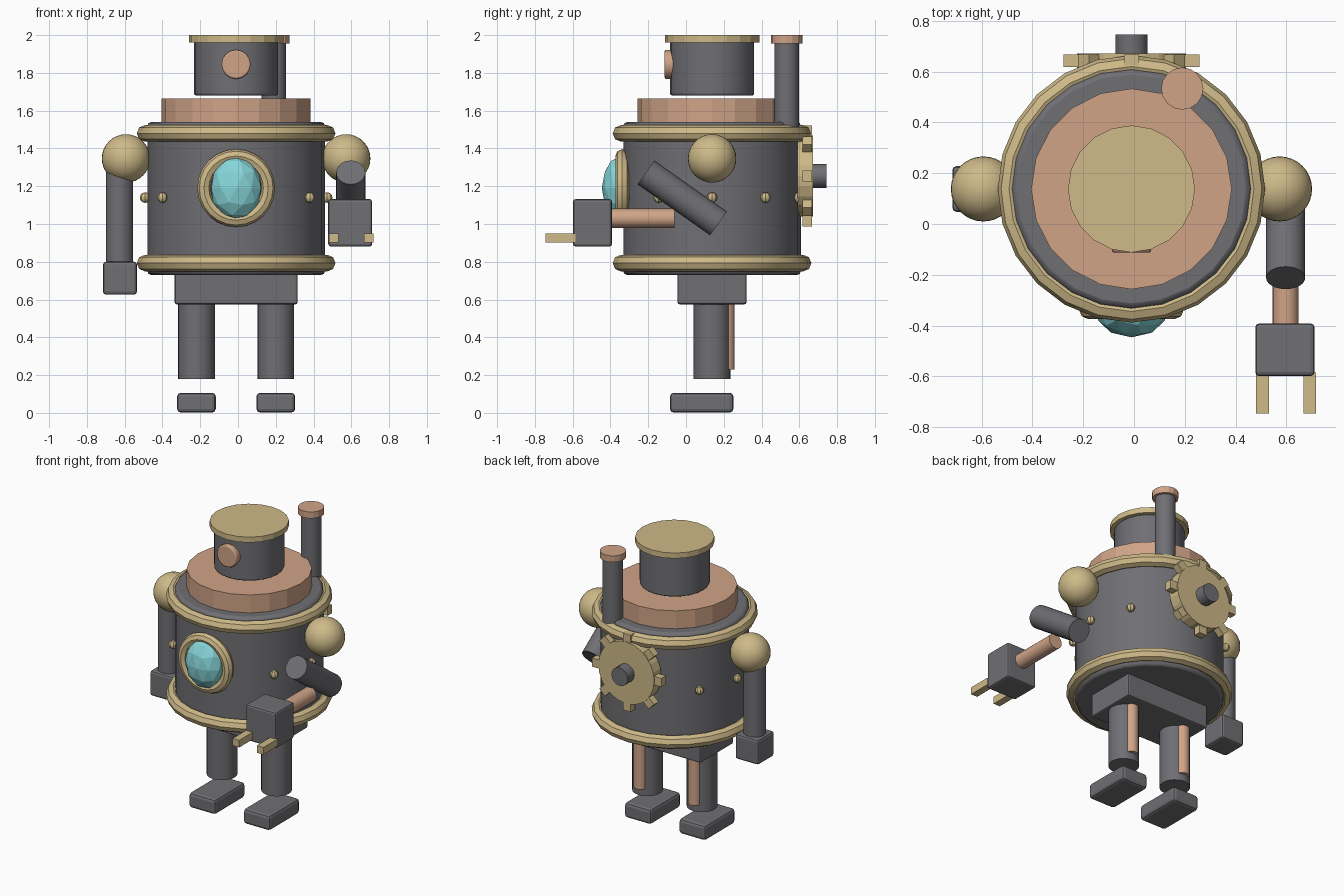
import bpy
import math
from mathutils import Vector

cube = bpy.data.objects.get("Cube")
if cube:
    bpy.data.objects.remove(cube, do_unlink=True)

CX, CY = -0.01, 0.138   # body axis


def material(name, colour):
    m = bpy.data.materials.new(name)
    m.use_nodes = True
    m.diffuse_color = (*colour, 1)
    m.node_tree.nodes["Principled BSDF"].inputs["Base Color"].default_value = (*colour, 1)
    return m


iron = material("dark iron", (0.16, 0.16, 0.175))
brass = material("brass", (0.62, 0.49, 0.25))
copper = material("copper", (0.63, 0.37, 0.245))
crystal = material("turquoise crystal", (0.24, 0.67, 0.7))


def finish(name, mat, bevel=0, smooth=True):
    ob = bpy.context.object
    ob.name = name
    ob.data.materials.append(mat)
    bpy.ops.object.transform_apply(location=False, rotation=False, scale=True)
    if smooth:
        bpy.ops.object.shade_smooth_by_angle(angle=math.radians(31))
    if bevel:
        mod = ob.modifiers.new("edge", "BEVEL")
        mod.width = bevel
        mod.segments = 2
        mod.limit_method = "ANGLE"
        mod.angle_limit = math.radians(40)
    return ob


def rod(name, mat, start, end, radius, sides=24, bevel=0, smooth=True):
    a, b = Vector(start), Vector(end)
    d = b - a
    bpy.ops.mesh.primitive_cylinder_add(
        vertices=sides, radius=radius, depth=d.length, location=(a + b) / 2,
        rotation=d.to_track_quat("Z", "Y").to_euler())
    return finish(name, mat, bevel, smooth)


def box(name, mat, centre, size, bevel=0, rotation=(0, 0, 0)):
    bpy.ops.mesh.primitive_cube_add(size=1, location=centre, rotation=rotation)
    bpy.context.object.scale = size
    return finish(name, mat, bevel, False)


def ring(name, centre, major, minor, rotation=(0, 0, 0)):
    bpy.ops.mesh.primitive_torus_add(
        major_radius=major, minor_radius=minor, major_segments=24,
        minor_segments=8, location=centre, rotation=rotation)
    return finish(name, brass)


def ball(name, centre, radius, segments, rings):
    bpy.ops.mesh.primitive_uv_sphere_add(
        segments=segments, ring_count=rings, radius=radius, location=centre)
    return finish(name, brass)


def upright(name, mat, z0, z1, radius, **kw):
    return rod(name, mat, (CX, CY, z0), (CX, CY, z1), radius, **kw)


# Barrel body, collar and head
upright("body", iron, 0.73, 1.54, 0.47, bevel=0.02)
for name, z in (("lower_band", 0.793), ("upper_band", 1.48)):
    ring(name, (CX, CY, z), 0.482, 0.044)
upright("collar", copper, 1.53, 1.665, 0.395, sides=20, smooth=False)
upright("head", iron, 1.68, 1.968, 0.222, bevel=0.01)
upright("head_lid", brass, 1.962, 2.0, 0.25, sides=20, smooth=False)
rod("eye", copper, (CX, -0.02, 1.845), (CX, -0.113, 1.845), 0.077, sides=16, bevel=0.008)

# Chimney
rod("chimney", iron, (0.19, 0.533, 1.46), (0.19, 0.533, 1.97), 0.065)
rod("chimney_cap", copper, (0.19, 0.533, 1.955), (0.19, 0.533, 2.0), 0.083, sides=16, smooth=False)

# Chest crystal in its frame
ring("crystal_frame", (CX, -0.338, 1.19), 0.17, 0.036, (math.pi / 2, 0, 0))
bpy.ops.mesh.primitive_ico_sphere_add(subdivisions=2, radius=1, location=(CX, -0.35, 1.19))
bpy.context.object.scale = (0.138, 0.096, 0.168)
finish("chest_crystal", crystal, smooth=False)

# Rivets around the body
for i in range(10):
    a = math.tau * i / 10
    ball(f"rivet_{i + 1}", (CX + 0.482 * math.cos(a), CY + 0.482 * math.sin(a), 1.14), 0.028, 8, 6)

# Gear on the back
GZ = 1.254
rod("gear_disc", brass, (CX, 0.59, GZ), (CX, 0.672, GZ), 0.215, smooth=False)
for i in range(8):
    a = math.tau * i / 8
    box(f"gear_tooth_{i + 1}", brass,
        (CX + 0.235 * math.cos(a), 0.642, GZ + 0.235 * math.sin(a)),
        (0.065, 0.05, 0.06), rotation=(0, -a, 0))
rod("gear_hub", iron, (CX, 0.6, GZ), (CX, 0.745, GZ), 0.063, sides=16)

# Shoulders
for side, x in (("right", -0.593), ("left", 0.573)):
    ball(f"{side}_shoulder", (x, CY, 1.347), 0.128, 32, 16)

# Right arm hangs straight
rod("right_arm", iron, (-0.627, CY, 0.79), (-0.627, CY, 1.35), 0.072)
box("right_hand", iron, (-0.625, CY, 0.713), (0.18, 0.18, 0.175), 0.016)

# Left arm is bent forward with a gripper
AX = 0.597
rod("left_upper_arm", iron, (AX, 0.172, 1.003), (AX, -0.212, 1.273), 0.077)
rod("left_forearm", copper, (AX, -0.06, 1.03), (AX, -0.41, 1.03), 0.051)
box("left_hand", iron, (AX - 0.003, -0.495, 1.006), (0.233, 0.207, 0.252), 0.015)
for name, x in (("inner_finger", 0.506), ("outer_finger", 0.692)):
    box(name, brass, (x, -0.665, 0.926), (0.05, 0.16, 0.05))

# Hips, legs and feet
box("hips", iron, (CX, CY, 0.66), (0.65, 0.365, 0.17), 0.01)
for side, s in (("right", -1), ("left", 1)):
    x = CX + s * 0.21
    rod(f"{side}_leg", iron, (x, CY, 0.18), (x, CY, 0.6), 0.097)
    rod(f"{side}_piston", copper, (x, 0.213, 0.23), (x, 0.213, 0.6), 0.045, sides=16)
    box(f"{side}_foot", iron, (x, 0.083, 0.054), (0.205, 0.336, 0.105), 0.02)
